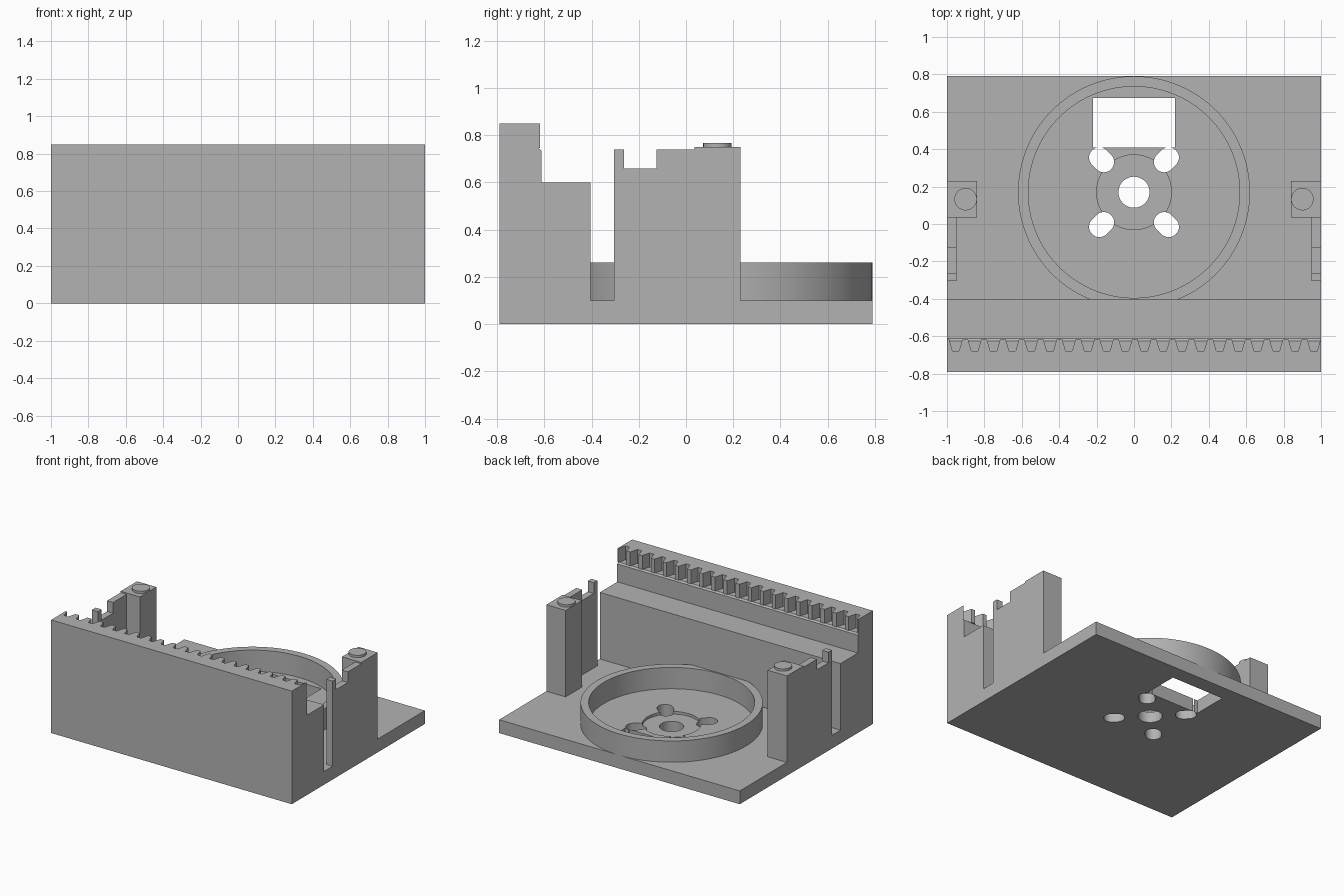
import bpy, bmesh, math
from mathutils import Vector

if "Cube" in bpy.data.objects:
    bpy.data.objects.remove(bpy.data.objects["Cube"])

grey = bpy.data.materials.new("plain_grey")
grey.use_nodes = True
grey.diffuse_color = (0.45, 0.45, 0.45, 1)
grey.node_tree.nodes["Principled BSDF"].inputs["Base Color"].default_value = (0.45, 0.45, 0.45, 1)

CENTRE = Vector((0, 0.17))   # axis of the turntable ring
PLATE = 0.10                 # top of the base plate


def prism(name, points, start, end, axis="z"):
    """Extrude a closed outline: (x, y) along z, or (y, z) along x."""
    place = (lambda p, h: (p[0], p[1], h)) if axis == "z" else (lambda p, h: (h, p[0], p[1]))
    bm = bmesh.new()
    face = bm.faces.new([bm.verts.new(place(p, start)) for p in points])
    moved = bmesh.ops.extrude_face_region(bm, geom=[face])["geom"]
    shift = Vector(place((0, 0), end - start))
    bmesh.ops.translate(bm, vec=shift, verts=[g for g in moved if isinstance(g, bmesh.types.BMVert)])
    bmesh.ops.recalc_face_normals(bm, faces=bm.faces)
    mesh = bpy.data.meshes.new(name)
    bm.to_mesh(mesh)
    bm.free()
    mesh.materials.append(grey)
    obj = bpy.data.objects.new(name, mesh)
    bpy.context.collection.objects.link(obj)
    return obj


def rect(x0, x1, y0, y1):
    return [(x0, y0), (x1, y0), (x1, y1), (x0, y1)]


def arc(centre, radius, start=0.0, sweep=math.tau, n=64, closed=False):
    return [(centre[0] + radius * math.cos(start + sweep * i / n),
             centre[1] + radius * math.sin(start + sweep * i / n)) for i in range(n + closed)]


def cut(obj, cutters):
    """Subtract the cutters, keep the result and drop the helpers."""
    for c in cutters:
        c.hide_render = True
        mod = obj.modifiers.new("cut", "BOOLEAN")
        mod.operation, mod.solver, mod.object = "DIFFERENCE", "EXACT", c
    graph = bpy.context.evaluated_depsgraph_get()
    mesh = bpy.data.meshes.new_from_object(obj.evaluated_get(graph))
    obj.modifiers.clear()
    obj.data = mesh
    for c in cutters:
        bpy.data.objects.remove(c)


def smooth(obj):
    bpy.ops.object.select_all(action="DESELECT")
    obj.select_set(True)
    bpy.context.view_layer.objects.active = obj
    bpy.ops.object.shade_smooth_by_angle(angle=math.radians(30))


# Base plate with round recess, centre hole, window and four diagonal slots
plate = prism("base_plate", rect(-1, 1, -0.79, 0.79), 0, PLATE)
cutters = [
    prism("recess_cutter", arc(CENTRE, 0.2), 0.08, 0.2),
    prism("centre_cutter", arc(CENTRE, 0.083, n=48), -0.1, 0.2),
    prism("window_cutter", rect(-0.22, 0.22, 0.41, 0.675), -0.1, 0.2),
]
for k in range(4):
    a = math.pi / 4 + k * math.pi / 2
    out = Vector((math.cos(a), math.sin(a)))
    outline = (arc(CENTRE + out * 0.262, 0.055, a - math.pi / 2, math.pi, 16, True)
               + arc(CENTRE + out * 0.228, 0.055, a + math.pi / 2, math.pi, 16, True))
    cutters.append(prism("slot_cutter", outline, -0.1, 0.2))
cut(plate, cutters)
smooth(plate)

# Turntable ring standing on the plate
ring = prism("turntable_ring", arc(CENTRE, 0.62, n=128), PLATE, 0.26)
cut(ring, [prism("ring_cutter", arc(CENTRE, 0.565, n=128), 0, 0.4)])
smooth(ring)

# Stepped front rail with a small relief groove under the rack
prism("front_rail", [(-0.79, PLATE), (-0.405, PLATE), (-0.405, 0.6), (-0.612, 0.6),
                     (-0.612, 0.735), (-0.625, 0.745), (-0.79, 0.745)], -1, 1, "x")

# Toothed rack along the top of the rail
TIP, ROOT, PITCH = -0.618, -0.68, 0.1008
teeth = [(-1, -0.79), (1, -0.79), (1, TIP)]
for k in reversed(range(20)):
    x = -0.953 + k * PITCH
    teeth += [(min(x + 0.035, 0.999), TIP), (x + 0.017, ROOT), (x - 0.017, ROOT), (x - 0.035, TIP)]
prism("toothed_rack", teeth + [(-1, TIP)], 0.745, 0.85)

# Notched side walls, corner posts and locating pegs
wall = [(-0.305, PLATE), (0.035, PLATE), (0.035, 0.74), (-0.125, 0.74), (-0.125, 0.66),
        (-0.262, 0.66), (-0.262, 0.74), (-0.305, 0.74)]
for side, s in (("left", 1), ("right", -1)):
    prism(side + "_wall", wall, s * 0.95, s, "x")
    prism(side + "_post", rect(s * 0.84, s, 0.035, 0.23), PLATE, 0.75)
    smooth(prism(side + "_peg", arc((s * 0.9, 0.133), 0.06, n=48), 0.75, 0.767))
